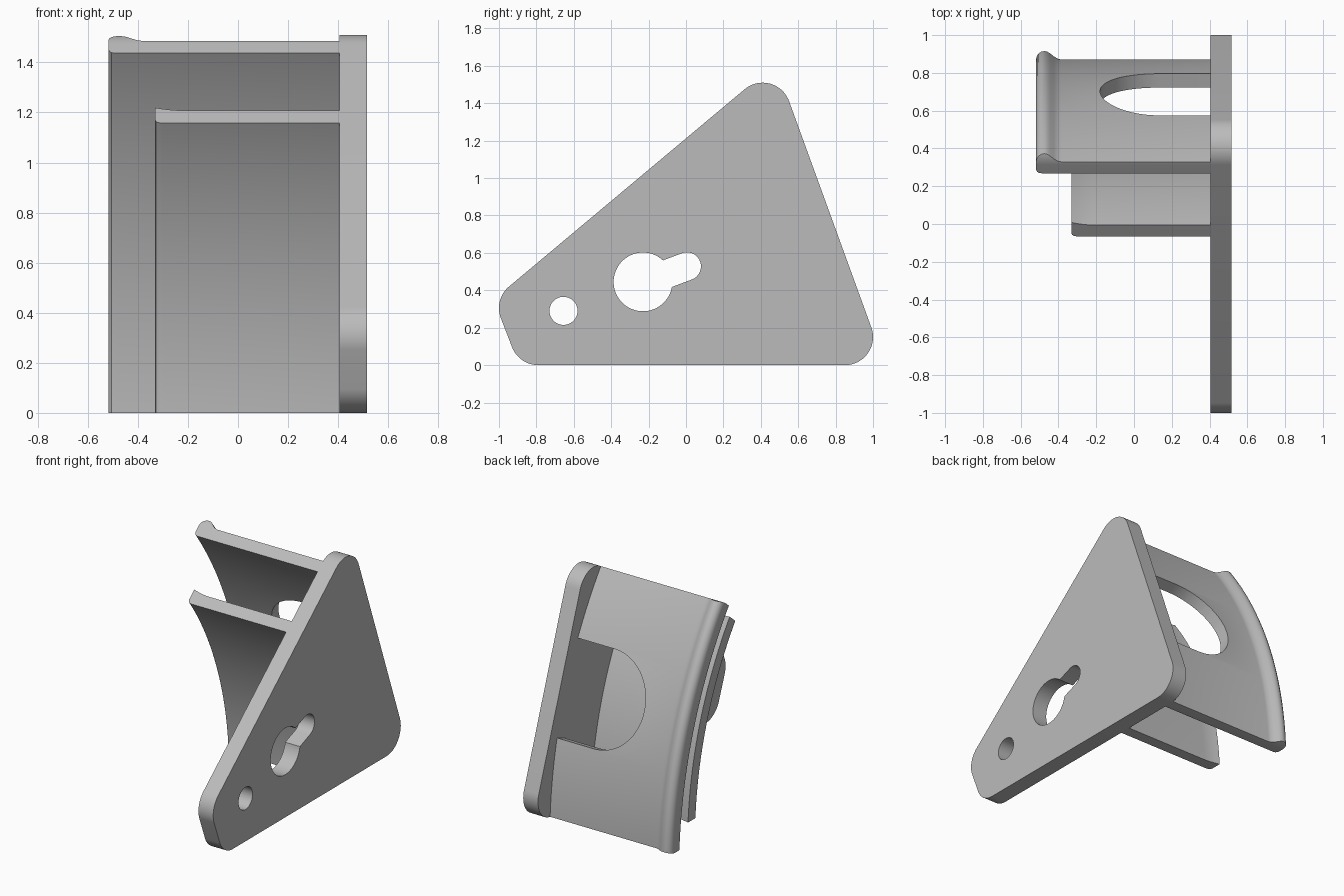
import bpy, bmesh, math
from mathutils import Vector

if "Cube" in bpy.data.objects:
    bpy.data.objects.remove(bpy.data.objects["Cube"])

grey = bpy.data.materials.new("light_grey")
grey.diffuse_color = (0.5, 0.5, 0.5, 1)
grey.use_nodes = True
grey.node_tree.nodes["Principled BSDF"].inputs["Base Color"].default_value = grey.diffuse_color


def loft(name, rings):
    """Closed solid through a list of matching closed loops, capped at both ends."""
    bm = bmesh.new()
    rows = [[bm.verts.new(p) for p in ring] for ring in rings]
    n = len(rows[0])
    for a, b in zip(rows, rows[1:]):
        for i in range(n):
            j = (i + 1) % n
            bm.faces.new((a[i], a[j], b[j], b[i]))
    bm.faces.new(rows[0][::-1])
    bm.faces.new(rows[-1])
    bmesh.ops.recalc_face_normals(bm, faces=bm.faces[:])
    me = bpy.data.meshes.new(name)
    bm.to_mesh(me)
    bm.free()
    me.materials.append(grey)
    ob = bpy.data.objects.new(name, me)
    bpy.context.collection.objects.link(ob)
    return ob


def rounded(centres, r, steps=20):
    """Outline (y, z) around equal circles listed anticlockwise."""
    if len(centres) == 1:
        cy, cz = centres[0]
        return [(cy + r * math.cos(2 * math.pi * k / 64),
                 cz + r * math.sin(2 * math.pi * k / 64)) for k in range(64)]
    pts, n = [], len(centres)
    for i, (cy, cz) in enumerate(centres):
        py, pz = centres[i - 1]
        ny, nz = centres[(i + 1) % n]
        a0 = math.atan2(py - cy, cz - pz)
        a1 = math.atan2(cy - ny, nz - cz)
        while a1 < a0:
            a1 += 2 * math.pi
        for k in range(steps + 1):
            a = a0 + (a1 - a0) * k / steps
            pts.append((cy + r * math.cos(a), cz + r * math.sin(a)))
    return pts


def prism(name, outline, x0, x1):
    return loft(name, [[(x, y, z) for y, z in outline] for x in (x0, x1)])


def boolean(ob, cutter, operation):
    mod = ob.modifiers.new("cut", 'BOOLEAN')
    mod.operation, mod.object, mod.solver = operation, cutter, 'EXACT'
    bpy.context.view_layer.objects.active = ob
    bpy.ops.object.modifier_apply(modifier=mod.name)
    bpy.data.objects.remove(cutter)


def smooth(ob):
    bpy.ops.object.select_all(action='DESELECT')
    ob.select_set(True)
    bpy.context.view_layer.objects.active = ob
    bpy.ops.object.shade_smooth_by_angle(angle=math.radians(30))


# Side plate with small hole and keyhole
PLATE_X = 0.405
outline = rounded([(-0.79, 0.15), (0.85, 0.15), (0.41, 1.36), (-0.85, 0.305)], 0.15)
plate = prism("side_plate", outline, PLATE_X, 0.515)
for centres, r in (([(-0.655, 0.29)], 0.075),
                   ([(-0.23, 0.445)], 0.157),
                   ([(-0.23, 0.44), (0.005, 0.528)], 0.075)):
    boolean(plate, prism("hole_cutter", rounded(centres, r), 0.3, 0.6), 'DIFFERENCE')
smooth(plate)

# Curved walls: cross-section (x, radial offset) swept about an axis along x
AXIS_Y, AXIS_Z, THICK = -1.826, -0.14, 0.078


def curved_wall(name, radius, section):
    rings = []
    for k in range(57):
        a = math.radians(-1 + 46 * k / 56)
        rings.append([(x, AXIS_Y + (radius + d) * math.cos(a),
                       AXIS_Z + (radius + d) * math.sin(a)) for x, d in section])
    wall = loft(name, rings)
    boolean(wall, prism("outline_cutter", outline, -0.7, 0.7), 'INTERSECT')
    return wall


outer = curved_wall("outer_wall", 2.70, [
    (PLATE_X, 0), (-0.385, 0), (-0.405, 0.005), (-0.425, 0.018), (-0.445, 0.034),
    (-0.46, 0.043), (-0.475, 0.046), (-0.49, 0.043), (-0.505, 0.033), (-0.514, 0.02),
    (-0.518, 0.004), (-0.518, -0.052), (-0.514, -0.066), (-0.505, -0.075),
    (-0.49, -THICK), (PLATE_X, -THICK)])
inner = curved_wall("inner_wall", 2.265, [
    (PLATE_X, 0), (-0.22, 0), (-0.26, 0.003), (-0.3, 0.01), (-0.332, 0.018),
    (-0.332, -0.055), (-0.327, -0.068), (-0.318, -0.075), (-0.303, -THICK),
    (PLATE_X, -THICK)])

# Round-ended window in the outer wall, cut square to the wall
tilt = math.radians(20.5)
across = Vector((0, math.cos(tilt), math.sin(tilt)))
along = Vector((0, -math.sin(tilt), math.cos(tilt)))
mid, half = Vector((0, 0.685, 0.80)), 0.315
shape = [(0.5, -half)]
for k in range(41):
    a = math.pi * k / 40
    shape.append((0.135 - half * math.sin(a), -half * math.cos(a)))
shape.append((0.5, half))
window = loft("window_cutter", [[Vector((x, 0, 0)) + mid + along * s + across * t
                                 for x, s in shape] for t in (-0.25, 0.25)])
boolean(outer, window, 'DIFFERENCE')
smooth(outer)
smooth(inner)
